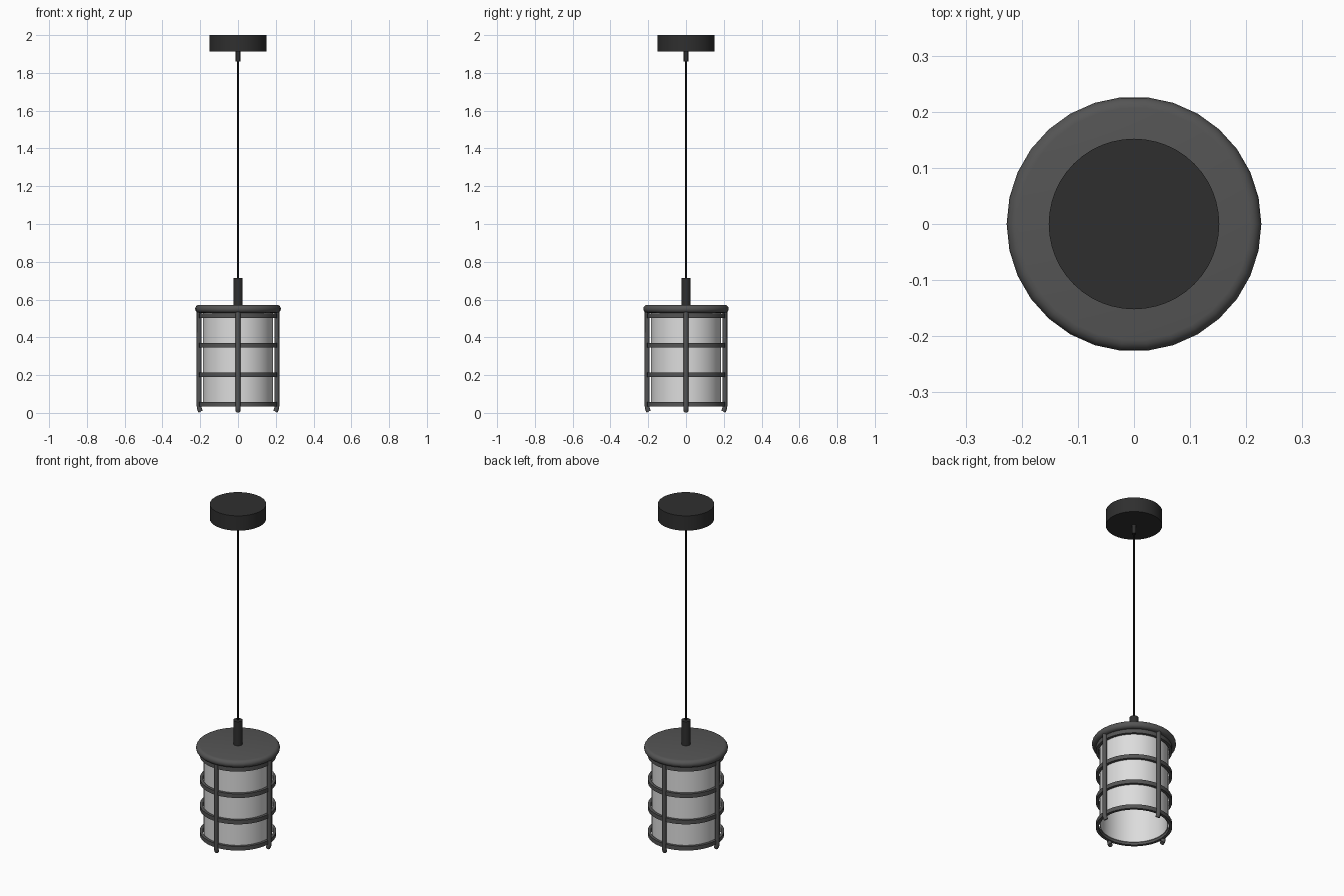
import bpy, bmesh, math
from mathutils import Vector

if "Cube" in bpy.data.objects:
    bpy.data.objects.remove(bpy.data.objects["Cube"])


def material(name, r, g, b):
    m = bpy.data.materials.new(name)
    m.diffuse_color = (r, g, b, 1)
    m.use_nodes = True
    m.node_tree.nodes["Principled BSDF"].inputs["Base Color"].default_value = m.diffuse_color
    return m


CANOPY = material("canopy_black", 0.028, 0.028, 0.028)
CAGE = material("cage_grey", 0.09, 0.09, 0.09)
CORD = material("cord_black", 0.008, 0.008, 0.008)
SHADE = material("shade_white", 0.72, 0.72, 0.72)


def finish(name, bm, mat, angle=40):
    bmesh.ops.remove_doubles(bm, verts=bm.verts, dist=1e-5)
    bmesh.ops.recalc_face_normals(bm, faces=bm.faces)
    me = bpy.data.meshes.new(name)
    bm.to_mesh(me)
    bm.free()
    me.materials.append(mat)
    ob = bpy.data.objects.new(name, me)
    bpy.context.collection.objects.link(ob)
    bpy.ops.object.select_all(action='DESELECT')
    ob.select_set(True)
    bpy.context.view_layer.objects.active = ob
    bpy.ops.object.shade_smooth_by_angle(angle=math.radians(angle))
    return ob


def lathe(name, profile, mat, sides, closed=False):
    """Spin an (r, z) profile round the z axis."""
    bm = bmesh.new()
    vs = [bm.verts.new((r, 0, z)) for r, z in profile]
    es = [bm.edges.new(p) for p in zip(vs, vs[1:])]
    if closed:
        es.append(bm.edges.new((vs[-1], vs[0])))
    bmesh.ops.spin(bm, geom=vs + es, cent=(0, 0, 0), axis=(0, 0, 1),
                   angle=math.tau, steps=sides, use_duplicate=False)
    return finish(name, bm, mat)


def rod(name, r, z0, z1, mat, sides):
    return lathe(name, [(0, z0), (r, z0), (r, z1), (0, z1)], mat, sides)


def tube(name, path, radius, azimuth, mat, sides=12):
    """Round bar following an (r, z) path in the vertical plane at azimuth."""
    out = Vector((math.cos(azimuth), math.sin(azimuth), 0))
    side = Vector((-math.sin(azimuth), math.cos(azimuth), 0))
    up = Vector((0, 0, 1))
    pts = [out * r + up * z for r, z in path]
    bm = bmesh.new()
    loops = []
    for i, p in enumerate(pts):
        t = (pts[min(i + 1, len(pts) - 1)] - pts[max(i - 1, 0)]).normalized()
        n = side.cross(t)
        loops.append([bm.verts.new(p + radius * (math.cos(a) * side + math.sin(a) * n))
                      for a in (math.tau * k / sides for k in range(sides))])
    for a, b in zip(loops, loops[1:]):
        for k in range(sides):
            j = (k + 1) % sides
            bm.faces.new((a[k], a[j], b[j], b[k]))
    bm.faces.new(loops[0])
    bm.faces.new(loops[-1])
    return finish(name, bm, mat)


# Ceiling canopy, cord grip, cord and socket
rod("ceiling_canopy", 0.152, 1.912, 2.0, CANOPY, 48)
rod("cord_grip", 0.012, 1.86, 1.914, CANOPY, 16)
rod("cord", 0.005, 0.70, 1.87, CORD, 12)
rod("socket_stem", 0.025, 0.565, 0.715, CANOPY, 24)

# Lid with a rounded rim
rim = [(0.207 + 0.02 * math.cos(a), 0.551 + 0.021 * math.sin(a))
       for a in (math.radians(90 - 22.5 * k) for k in range(9))]
lathe("lid", [(0, 0.572)] + rim + [(0, 0.53)], CAGE, 30)

# Open-bottomed glass shade
lathe("shade", [(0.185, 0.045), (0.185, 0.532), (0.181, 0.532), (0.181, 0.045)],
      SHADE, 48, closed=True)

# Cage hoops
for i, z in enumerate((0.045, 0.201, 0.358, 0.515)):
    lathe(f"cage_hoop_{i + 1}", [(0.19, z - 0.012), (0.206, z - 0.012),
                                 (0.206, z + 0.012), (0.19, z + 0.012)],
          CAGE, 48, closed=True)

# Upright bars, curling inward at the foot
bar = [(0.206, 0.535), (0.206, 0.035), (0.205, 0.025), (0.202, 0.016), (0.197, 0.0075)]
for i in range(4):
    tube(f"cage_bar_{i + 1}", bar, 0.0125, i * math.pi / 2, CAGE)
